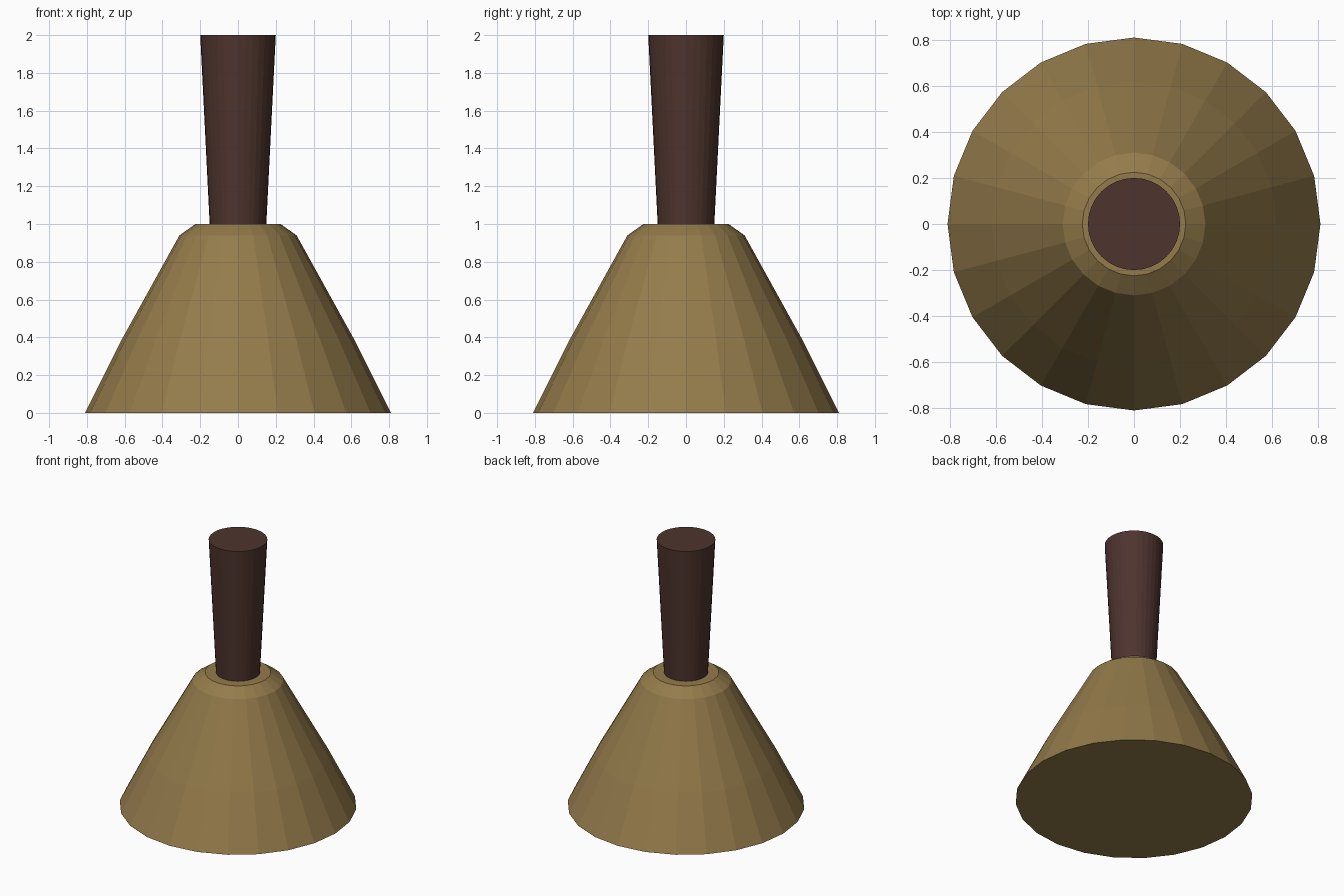
import bpy
import math

cube = bpy.data.objects.get("Cube")
if cube:
    bpy.data.objects.remove(cube, do_unlink=True)


def material(name, rgb):
    mat = bpy.data.materials.new(name)
    mat.use_nodes = True
    colour = (*rgb, 1.0)
    mat.diffuse_color = colour
    mat.node_tree.nodes["Principled BSDF"].inputs["Base Color"].default_value = colour
    return mat


def lathe(name, profile, sides, mat):
    """Turn a (radius, height) profile around z and cap both ends."""
    verts = [(r * math.cos(math.tau * i / sides), r * math.sin(math.tau * i / sides), z)
             for r, z in profile for i in range(sides)]
    faces = []
    for ring in range(len(profile) - 1):
        a, b = ring * sides, (ring + 1) * sides
        for i in range(sides):
            j = (i + 1) % sides
            faces.append((a + i, a + j, b + j, b + i))
    faces.append(tuple(reversed(range(sides))))
    faces.append(tuple(range(len(verts) - sides, len(verts))))
    mesh = bpy.data.meshes.new(name)
    mesh.from_pydata(verts, [], faces)
    mesh.materials.append(mat)
    mesh.update()
    obj = bpy.data.objects.new(name, mesh)
    bpy.context.collection.objects.link(obj)
    return obj


brass = material("dull brass", (0.296, 0.198, 0.07))
wood = material("dark brown wood", (0.076, 0.034, 0.027))

# Flared faceted bell with a chamfered shoulder
lathe("bell_body", [(0.81, 0), (0.62, 0.38), (0.31, 0.94), (0.225, 1.0)], 24, brass)

# Handle widening towards its top
lathe("handle", [(0.15, 1.0), (0.2, 2.0)], 32, wood)
